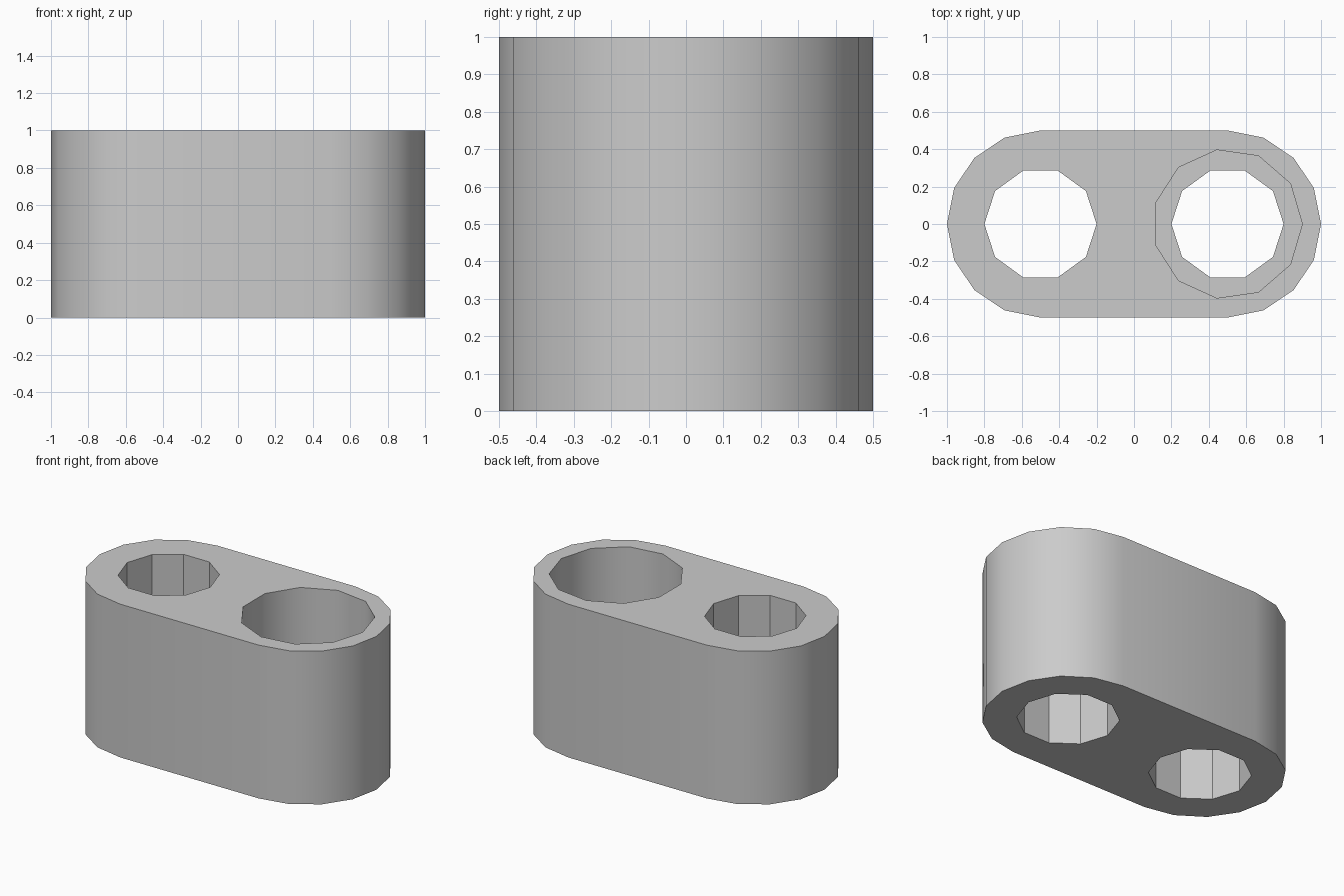
import bpy, bmesh
from math import cos, sin, pi, radians

cube = bpy.data.objects.get("Cube")
if cube:
    bpy.data.objects.remove(cube)

HEIGHT, STEP = 1.0, 0.5      # block height, height of the counterbore floor
CENTRE = 0.5                 # hole and end-arc offset along x

bm = bmesh.new()


def circle(cx, radius, sides):
    return [(cx + radius * cos(2 * pi * i / sides), radius * sin(2 * pi * i / sides))
            for i in range(sides)]


def slot(cx, radius, segments):
    """Outline with two parallel sides and half-round ends."""
    arc = [(cx + radius * cos(a), radius * sin(a))
           for a in (-pi / 2 + pi * i / segments for i in range(segments + 1))]
    return arc + [(-x, -y) for x, y in arc]


def wall(outline, z0, z1):
    """Vertical wall; returns its bottom and top edge loops."""
    rings = [[bm.verts.new((x, y, z)) for x, y in outline] for z in (z0, z1)]
    n = len(outline)
    for i in range(n):
        j = (i + 1) % n
        bm.faces.new((rings[0][i], rings[0][j], rings[1][j], rings[1][i]))
    return [[bm.edges.get((r[i], r[(i + 1) % n])) for i in range(n)] for r in rings]


def cap(*loops):
    """Flat face between an outer loop and its holes."""
    bmesh.ops.triangle_fill(bm, use_beauty=True, edges=[e for l in loops for e in l])


# Outer body, through hole, stepped hole
outer_low, outer_top = wall(slot(CENTRE, 0.5, 8), 0, HEIGHT)
hole_low, hole_top = wall(circle(-CENTRE, 0.3, 10), 0, HEIGHT)
bore_low, bore_top = wall(circle(CENTRE, 0.3, 10), 0, STEP)
wide_low, wide_top = wall(circle(CENTRE, 0.4, 11), STEP, HEIGHT)

# Bottom, top and counterbore floor
cap(outer_low, hole_low, bore_low)
cap(outer_top, hole_top, wide_top)
cap(wide_low, bore_top)

bmesh.ops.recalc_face_normals(bm, faces=bm.faces)
mesh = bpy.data.meshes.new("link_block")
bm.to_mesh(mesh)
bm.free()

block = bpy.data.objects.new("link_block", mesh)
bpy.context.collection.objects.link(block)

# Plain grey material
grey = bpy.data.materials.new("light grey")
grey.use_nodes = True
colour = (0.6, 0.6, 0.6, 1)
grey.diffuse_color = colour
grey.node_tree.nodes["Principled BSDF"].inputs["Base Color"].default_value = colour
mesh.materials.append(grey)

# Round outside and counterbore smooth, ten-sided holes faceted
bpy.ops.object.select_all(action='DESELECT')
block.select_set(True)
bpy.context.view_layer.objects.active = block
bpy.ops.object.shade_smooth_by_angle(angle=radians(34.5))
